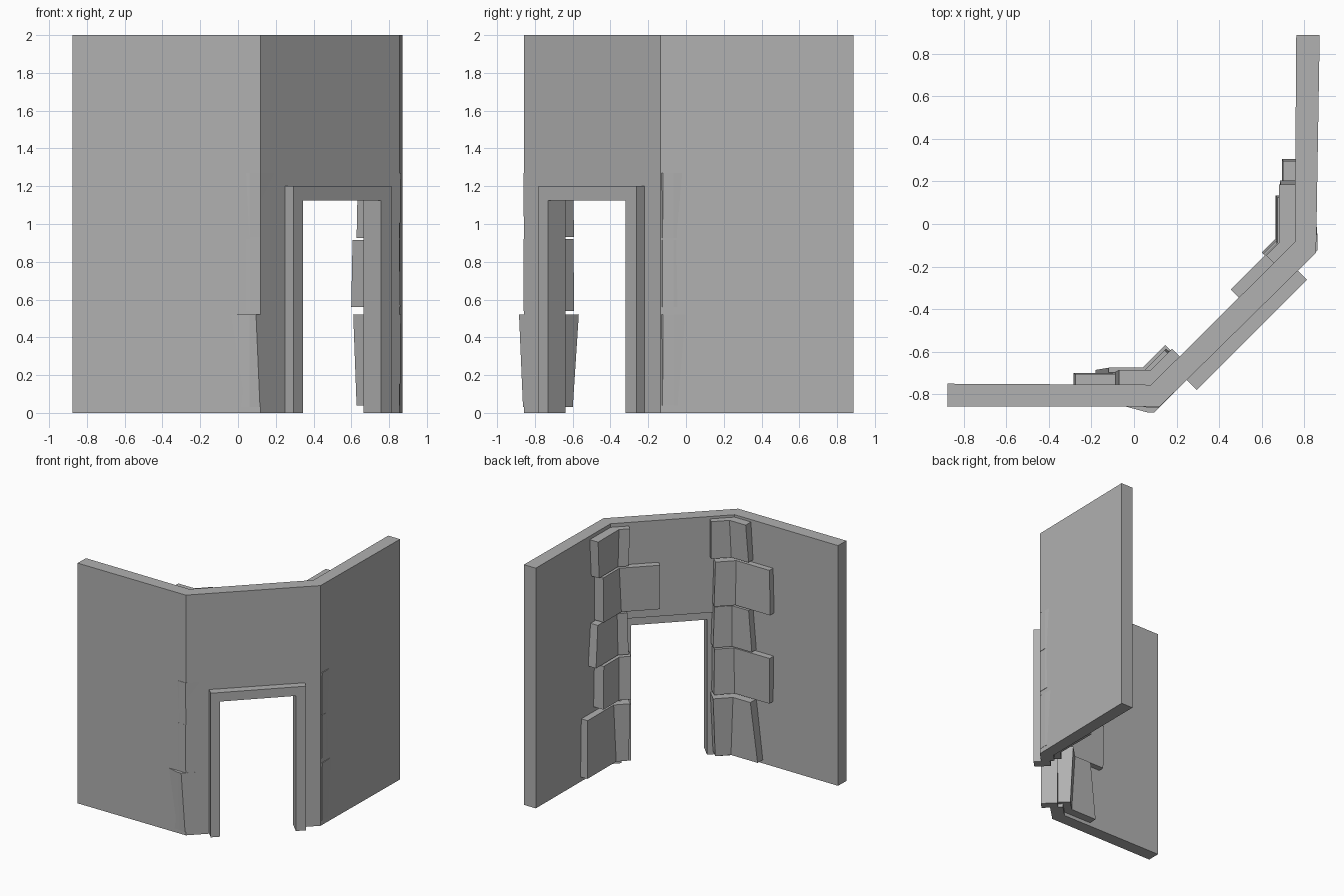
import bpy, bmesh
from mathutils import Vector

if "Cube" in bpy.data.objects:
    bpy.data.objects.remove(bpy.data.objects["Cube"])

R = 0.5 ** 0.5
grey = bpy.data.materials.new("dark_stone")
grey.diffuse_color = (0.44, 0.44, 0.44, 1)
grey.use_nodes = True
grey.node_tree.nodes["Principled BSDF"].inputs["Base Color"].default_value = grey.diffuse_color


def add_object(name, bm):
    bmesh.ops.recalc_face_normals(bm, faces=bm.faces)
    mesh = bpy.data.meshes.new(name)
    bm.to_mesh(mesh)
    bm.free()
    mesh.materials.append(grey)
    ob = bpy.data.objects.new(name, mesh)
    bpy.context.collection.objects.link(ob)
    return ob


def loft(name, bottom, top, z0, z1):
    """Solid between two matching plan outlines."""
    bm = bmesh.new()
    lo = [bm.verts.new((p[0], p[1], z0)) for p in bottom]
    hi = [bm.verts.new((p[0], p[1], z1)) for p in top]
    n = len(lo)
    bm.faces.new(lo[::-1])
    bm.faces.new(hi)
    for i in range(n):
        j = (i + 1) % n
        bm.faces.new((lo[i], lo[j], hi[j], hi[i]))
    return add_object(name, bm)


def diag(s, d):
    """Plan point from s = x + y (along door wall) and d = x - y (outward)."""
    return ((s + d) / 2, (s - d) / 2)


# Three-sided wall, mitred at both corners
plan = [(-0.877, -0.858), (0.12, -0.858), (0.855, -0.135), (0.872, 0.888),
        (0.762, 0.888), (0.755, -0.085), (0.08, -0.755), (-0.875, -0.75)]
wall = loft("wall", plan, plan, 0, 2)

# Doorway cut
S0, S1, S2, S3 = -0.485, -0.385, 0.437, 0.55
box = [diag(S0, 1.3), diag(S3, 1.3), diag(S3, 0.6), diag(S0, 0.6)]
cutter = loft("doorway_cutter", box, box, -0.2, 1.2)
cutter.hide_render = True
cutter.display_type = 'WIRE'
cut = wall.modifiers.new("doorway", 'BOOLEAN')
cut.operation = 'DIFFERENCE'
cut.solver = 'EXACT'
cut.object = cutter

# Door frame: upside-down U profile pushed through the wall
profile = [(S0, 0), (S0, 1.2), (S3, 1.2), (S3, 0),
           (S2, 0), (S2, 1.125), (S1, 1.125), (S1, 0)]
bm = bmesh.new()
front = bm.faces.new([bm.verts.new((*diag(s, 1.075), z)) for s, z in profile])
ext = bmesh.ops.extrude_face_region(bm, geom=[front], use_keep_orig=True)
moved = [g for g in ext["geom"] if isinstance(g, bmesh.types.BMVert)]
bmesh.ops.translate(bm, verts=moved, vec=(-0.0925, 0.0925, 0))
add_object("door_frame", bm)


def stone(name, corner, u, v, nu, nv, z0, z1, low, high):
    """Corner stone; low/high = (reach on side wall, reach on door wall,
    side thickness, door-side thickness, outer bulge)."""
    c = nu.dot(nv)

    def meet(p, q):
        """Where the two wall planes offset by p and q cross."""
        return corner + (nu * (p - c * q) + nv * (q - c * p)) / (1 - c * c)

    rings = []
    for a, b, pu, pv, o in (low, high):
        ou, ov = 0.103 + o, 0.1 + min(o, 0.002)
        rings.append([corner + u * a - nu * 0.08,
                      corner + u * a + nu * pu,
                      meet(pu, pv),
                      corner + v * b + nv * pv,
                      corner + v * b - nv * ov,
                      meet(-ou, -ov),
                      corner + u * 0.02 - nu * ou])
    loft(name, rings[0], rings[1], z0, z1)


inward = Vector((-R, R))
left = (Vector((0.08, -0.755)), Vector((-1, 0)), Vector((R, R)),
        Vector((0, 1)), inward)
right = (Vector((0.755, -0.085)), Vector((0, 1)), Vector((-R, -R)),
         Vector((-1, 0)), inward)

# Courses of corner stones, bottom to top
left_rows = [
    (0.03, 0.52, (0.26, 0.16, 0.07, 0.06, 0.005), (0.20, 0.18, 0.08, 0.085, 0.026)),
    (0.54, 0.92, (0.355, 0.17, 0.05, 0.06, 0.001), (0.36, 0.165, 0.055, 0.06, 0.001)),
    (0.93, 1.27, (0.20, 0.175, 0.06, 0.055, 0.0), (0.17, 0.165, 0.06, 0.055, 0.003)),
    (1.28, 1.65, (0.365, 0.17, 0.055, 0.07, -0.02), (0.355, 0.16, 0.05, 0.07, -0.02)),
    (1.67, 1.98, (0.17, 0.19, 0.06, 0.05, -0.02), (0.15, 0.19, 0.07, 0.05, -0.02)),
]
right_rows = [
    (0.04, 0.52, (0.39, 0.13, 0.06, 0.05, 0.0), (0.38, 0.14, 0.055, 0.065, 0.004)),
    (0.56, 0.915, (0.22, 0.145, 0.09, 0.075, 0.001), (0.21, 0.145, 0.085, 0.065, 0.0)),
    (0.925, 1.27, (0.29, 0.13, 0.07, 0.05, 0.0), (0.26, 0.12, 0.065, 0.05, 0.004)),
    (1.28, 1.65, (0.21, 0.37, 0.085, 0.045, -0.02), (0.21, 0.37, 0.08, 0.055, -0.02)),
    (1.66, 1.97, (0.25, 0.13, 0.07, 0.05, -0.02), (0.27, 0.14, 0.075, 0.05, -0.02)),
]
for side, frame, rows in (("left", left, left_rows), ("right", right, right_rows)):
    for i, row in enumerate(rows):
        stone(f"{side}_corner_stone_{i + 1}", *frame, *row)
